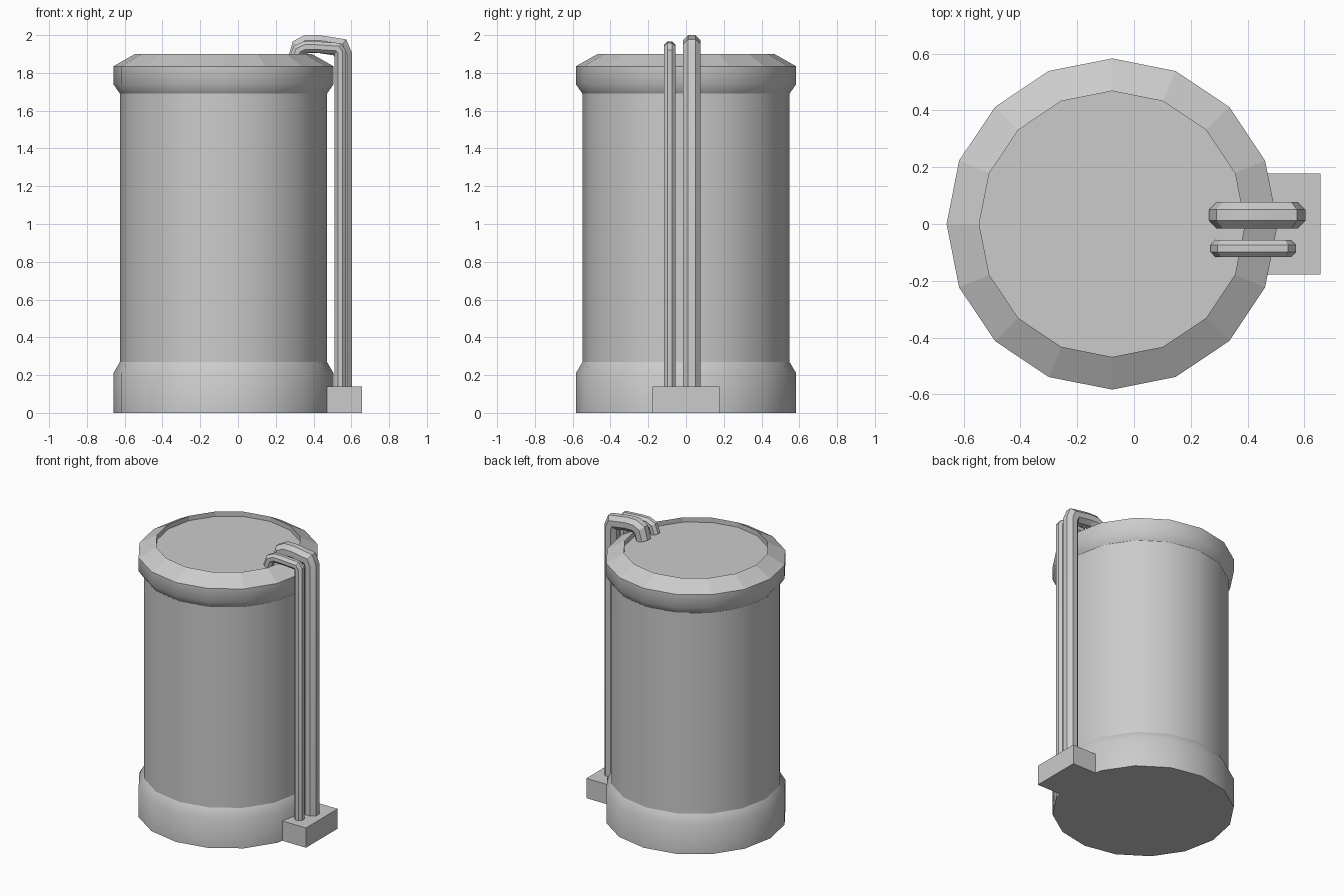
import bpy, bmesh, math
from mathutils import Vector

if "Cube" in bpy.data.objects:
    bpy.data.objects.remove(bpy.data.objects["Cube"])

CX = -0.077   # tank axis
SIDES = 16


def finish(name, bm, angle=None):
    bmesh.ops.recalc_face_normals(bm, faces=bm.faces)
    me = bpy.data.meshes.new(name)
    bm.to_mesh(me)
    bm.free()
    ob = bpy.data.objects.new(name, me)
    bpy.context.collection.objects.link(ob)
    if angle:
        bpy.ops.object.select_all(action='DESELECT')
        ob.select_set(True)
        bpy.context.view_layer.objects.active = ob
        bpy.ops.object.shade_smooth_by_angle(angle=math.radians(angle))
    return ob


def skin(bm, rings):
    n = len(rings[0])
    for a, b in zip(rings, rings[1:]):
        for i in range(n):
            j = (i + 1) % n
            bm.faces.new((a[i], a[j], b[j], b[i]))


def lathe(name, profile, angle=None, cap_first=False, cap_last=False):
    bm = bmesh.new()
    rings = []
    for r, z in profile:
        rings.append([bm.verts.new((CX + r * math.cos(math.tau * i / SIDES),
                                    r * math.sin(math.tau * i / SIDES), z))
                      for i in range(SIDES)])
    skin(bm, rings)
    if cap_first:
        bm.faces.new(rings[0])
    if cap_last:
        bm.faces.new(rings[-1])
    ob = finish(name, bm, angle)
    # open shells: make the normals face outward/upward
    me = ob.data
    ref = me.polygons[0]
    if (ref.center - Vector((CX, 0, ref.center.z))).dot(ref.normal) < 0:
        me.flip_normals()
    return ob


def pipe(name, path, y, apothem):
    # octagonal tube swept along an x-z path with mitred bends
    bm = bmesh.new()
    pts = [Vector((x, 0, z)) for x, z in path]
    rad = apothem / math.cos(math.pi / 8)
    rings = []
    for k, p in enumerate(pts):
        d0 = (p - pts[k - 1]).normalized() if k else None
        d1 = (pts[k + 1] - p).normalized() if k < len(pts) - 1 else None
        d0, d1 = d0 or d1, d1 or d0
        t = (d0 + d1).normalized()
        side = Vector((t.z, 0, -t.x)) / max(t.dot(d0), 0.5)
        ring = []
        for i in range(8):
            a = math.tau * (i + 0.5) / 8
            q = p + side * rad * math.cos(a)
            ring.append(bm.verts.new((q.x, y + rad * math.sin(a), q.z)))
        rings.append(ring)
    skin(bm, rings)
    bm.faces.new(rings[0])
    bm.faces.new(rings[-1])
    return finish(name, bm, 30)


# Tank
lathe("tank_base", [(0.583, 0), (0.583, 0.21), (0.548, 0.27)], 40, cap_first=True)
lathe("tank_body", [(0.548, 0.27), (0.548, 1.69)], 40)
lathe("tank_top_band", [(0.548, 1.69), (0.583, 1.74), (0.583, 1.835)], 40)
# Sloped rim with recessed lid
lathe("tank_lid", [(0.583, 1.835), (0.468, 1.90), (0.468, 1.866)], cap_last=True)

# Pipes running from the foot block over the rim into the lid
pipe("large_pipe", [(0.557, 0.13), (0.557, 1.895), (0.54, 1.935), (0.425, 1.953),
                    (0.365, 1.953), (0.33, 1.935), (0.31, 1.866)], 0.031, 0.047)
pipe("small_pipe", [(0.541, 0.13), (0.541, 1.91), (0.527, 1.929), (0.41, 1.937),
                    (0.355, 1.937), (0.318, 1.92), (0.298, 1.866)], -0.086, 0.03)

# Foot block
bm = bmesh.new()
bmesh.ops.create_cube(bm, size=1)
for v in bm.verts:
    v.co = (0.563 + v.co.x * 0.186, v.co.y * 0.354, 0.07 + v.co.z * 0.14)
finish("pipe_foot_block", bm)
